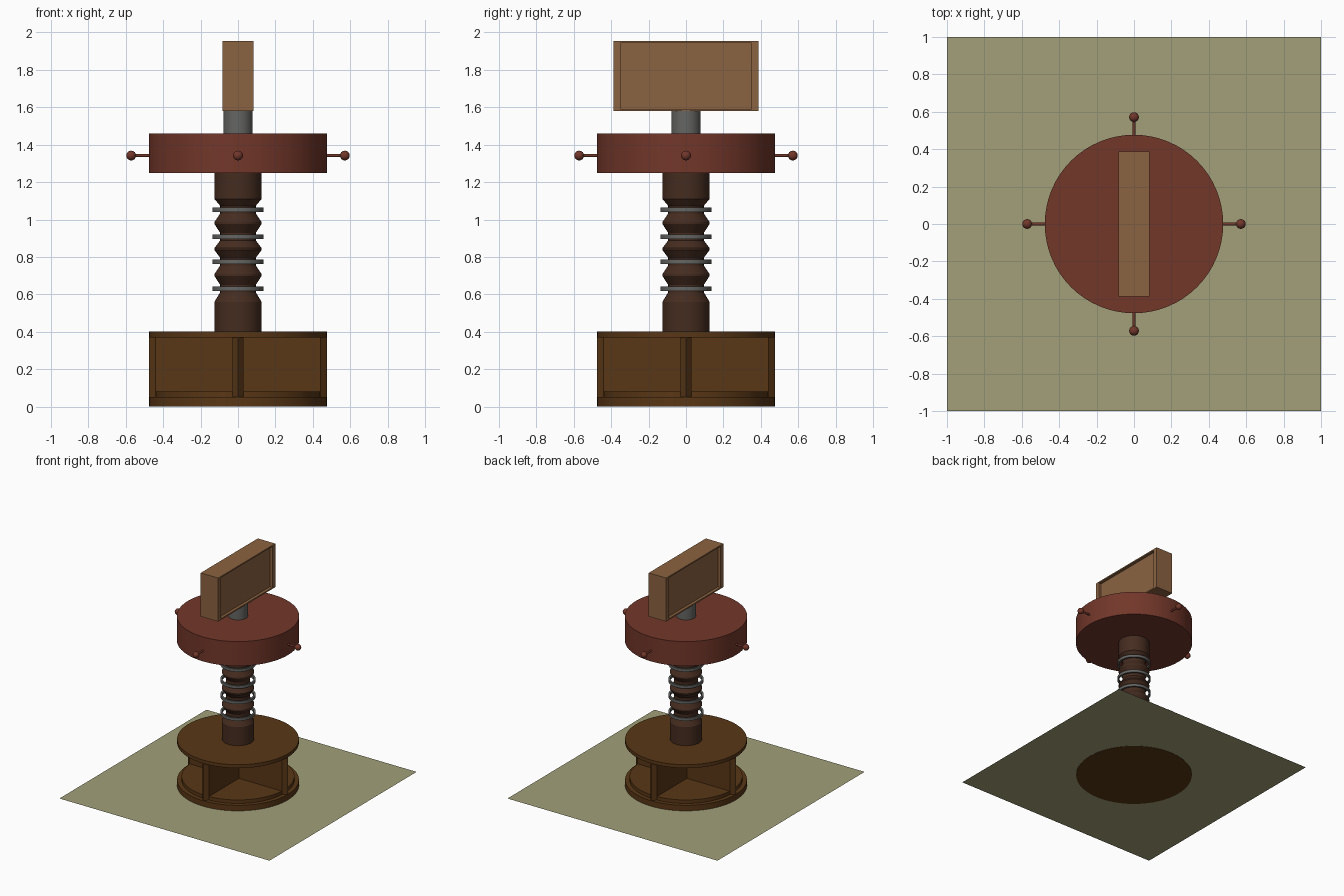
import bpy, bmesh, math
from math import cos, sin, pi

if "Cube" in bpy.data.objects:
    bpy.data.objects.remove(bpy.data.objects["Cube"])


def material(name, rgb):
    m = bpy.data.materials.new(name)
    m.diffuse_color = (*rgb, 1)
    m.use_nodes = True
    m.node_tree.nodes["Principled BSDF"].inputs["Base Color"].default_value = m.diffuse_color
    return m


olive = material("olive", (0.36, 0.35, 0.19))
brown = material("brown", (0.10, 0.038, 0.008))
dark = material("dark_brown", (0.06, 0.025, 0.014))
red = material("dull_red", (0.17, 0.038, 0.023))
tan = material("tan", (0.26, 0.125, 0.052))
grey = material("grey", (0.13, 0.13, 0.125))


def finish(bm, name, mat, smooth=False):
    bmesh.ops.recalc_face_normals(bm, faces=bm.faces)
    me = bpy.data.meshes.new(name)
    bm.to_mesh(me)
    bm.free()
    ob = bpy.data.objects.new(name, me)
    bpy.context.collection.objects.link(ob)
    me.materials.append(mat)
    if smooth:
        bpy.ops.object.select_all(action='DESELECT')
        ob.select_set(True)
        bpy.context.view_layer.objects.active = ob
        bpy.ops.object.shade_smooth_by_angle(angle=math.radians(25))
    return ob


def lathe(name, profile, mat, closed=False, n=64):
    """Spin (radius, z) points about z; closed joins ends, otherwise caps them."""
    bm = bmesh.new()
    rings = [[bm.verts.new((r * cos(2 * pi * i / n), r * sin(2 * pi * i / n), z))
              for i in range(n)] for r, z in profile]
    pairs = list(zip(rings, rings[1:]))
    if closed:
        pairs.append((rings[-1], rings[0]))
    else:
        bm.faces.new(rings[0])
        bm.faces.new(rings[-1])
    for a, b in pairs:
        for i in range(n):
            j = (i + 1) % n
            bm.faces.new((a[i], a[j], b[j], b[i]))
    return finish(bm, name, mat, True)


# Ground slab
bm = bmesh.new()
bmesh.ops.create_grid(bm, x_segments=1, y_segments=1, size=1)
bmesh.ops.translate(bm, vec=(0, 0, 0.002), verts=bm.verts)
finish(bm, "ground_sheet", olive)

# Base: stepped lower disc, upper disc, crossed walls with pointed ends
lathe("base_lower_disc", [(0.475, 0), (0.475, 0.05), (0.44, 0.05), (0.44, 0.08)], brown)
lathe("base_upper_disc", [(0.475, 0.37), (0.475, 0.40)], brown)
for k, name in enumerate(("base_wall_x", "base_wall_y")):
    bm = bmesh.new()
    plan = [(0.475, 0), (0.44, 0.03), (-0.44, 0.03), (-0.475, 0), (-0.44, -0.03), (0.44, -0.03)]
    face = bm.faces.new([bm.verts.new((x, y, 0.05)) for x, y in plan])
    top = bmesh.ops.extrude_face_region(bm, geom=[face])["geom"]
    bmesh.ops.translate(bm, vec=(0, 0, 0.32),
                        verts=[v for v in top if isinstance(v, bmesh.types.BMVert)])
    finish(bm, name, brown).rotation_euler.z = k * pi / 2

# Turned column with waists, one hoop around each waist
hoops = (0.631, 0.775, 0.909, 1.053)
profile = [(0.126, 0.40), (0.126, 0.56)]
for i, z in enumerate(hoops):
    profile += [(0.095, z - 0.02), (0.095, z + 0.02)]
    if i < 3:
        mid = (z + hoops[i + 1]) / 2
        profile += [(0.126, mid - 0.005), (0.126, mid + 0.005)]
profile += [(0.126, 1.11), (0.126, 1.25)]
lathe("column", profile, dark)
for i, z in enumerate(hoops):
    lathe(f"hoop_{i + 1}", [(0.122, z - 0.012), (0.137, z - 0.012),
                            (0.137, z + 0.012), (0.122, z + 0.012)], grey, True)

# Wheel with four ball-ended handles
lathe("wheel", [(0.477, 1.25), (0.477, 1.46)], red)
for k in range(4):
    rod = lathe(f"handle_rod_{k + 1}", [(0.008, 0.46), (0.008, 0.56)], red, n=16)
    rod.rotation_euler = (0, pi / 2, k * pi / 2)
    rod.location.z = 1.342
    bm = bmesh.new()
    bmesh.ops.create_uvsphere(bm, u_segments=24, v_segments=12, radius=0.026)
    ball = finish(bm, f"handle_ball_{k + 1}", red, True)
    ball.location = (0.571 * cos(k * pi / 2), 0.571 * sin(k * pi / 2), 1.342)

# Neck and head block with a recessed panel on both broad sides
lathe("neck", [(0.078, 1.46), (0.078, 1.58)], grey)
bm = bmesh.new()
bmesh.ops.create_cube(bm, size=1)
bmesh.ops.scale(bm, vec=(0.166, 0.776, 0.375), verts=bm.verts)
bmesh.ops.translate(bm, vec=(0, 0, 1.7675), verts=bm.verts)
bm.normal_update()
for f in [f for f in bm.faces if abs(f.normal.x) > 0.9]:
    s = math.copysign(1, f.normal.x)
    bmesh.ops.inset_individual(bm, faces=[f], thickness=0.016)
    for v in f.verts:
        v.co.y = math.copysign(0.35, v.co.y)
    sunk = bmesh.ops.extrude_discrete_faces(bm, faces=[f])["faces"][0]
    bmesh.ops.translate(bm, vec=(-s * 0.025, 0, 0), verts=sunk.verts)
finish(bm, "head_block", tan)
